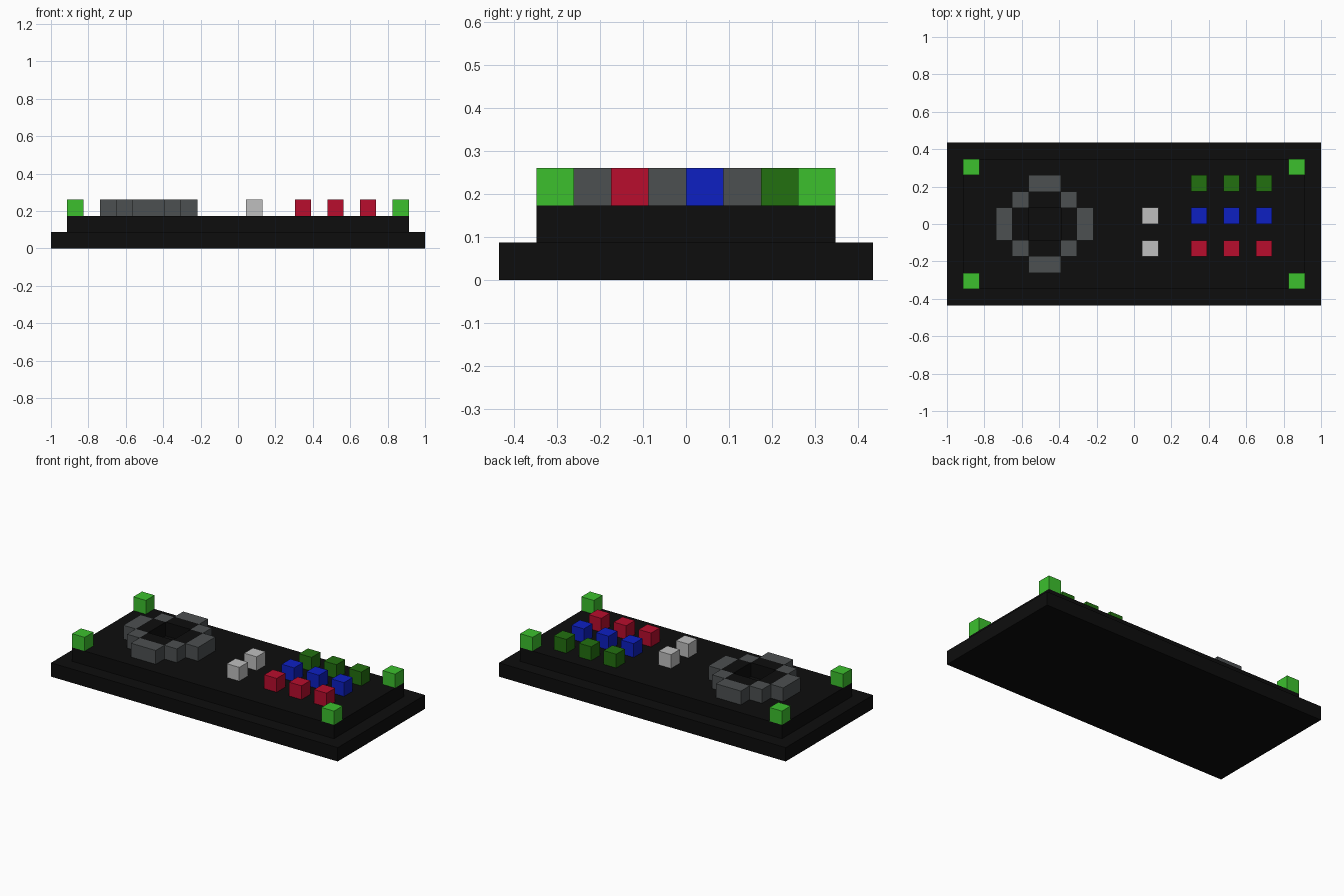
import bpy
import bmesh

U = 2 / 23  # one block: the model is 23 x 10 x 3 blocks

default = bpy.data.objects.get("Cube")
if default:
    bpy.data.objects.remove(default, do_unlink=True)


def material(name, rgb):
    m = bpy.data.materials.new(name)
    m.use_nodes = True
    color = (*rgb, 1)
    m.diffuse_color = color
    bsdf = m.node_tree.nodes["Principled BSDF"]
    bsdf.inputs["Base Color"].default_value = color
    bsdf.inputs["Roughness"].default_value = 0.8
    return m


black = material("black", (0.004, 0.004, 0.004))
grey = material("dark grey", (0.073, 0.08, 0.083))
white = material("light grey", (0.52, 0.52, 0.52))
red = material("red", (0.48, 0.004, 0.026))
blue = material("blue", (0.004, 0.014, 0.54))
dark_green = material("dark green", (0.016, 0.162, 0.005))
green = material("bright green", (0.045, 0.53, 0.027))


def blocks(name, mat, boxes):
    """One object from boxes given as (x, y, z, width, depth, height) in blocks."""
    bm = bmesh.new()
    for x, y, z, w, d, h in boxes:
        verts = bmesh.ops.create_cube(bm, size=1)["verts"]
        for v in verts:
            v.co.x = (x + w * (v.co.x + 0.5) - 11.5) * U
            v.co.y = (y + d * (v.co.y + 0.5) - 5) * U
            v.co.z = (z + h * (v.co.z + 0.5)) * U
    mesh = bpy.data.meshes.new(name)
    bm.to_mesh(mesh)
    bm.free()
    mesh.materials.append(mat)
    obj = bpy.data.objects.new(name, mesh)
    bpy.context.collection.objects.link(obj)
    return obj


# Stepped panel
blocks("base_plate", black, [(0, 0, 0, 23, 10, 1)])
blocks("upper_plate", black, [(1, 1, 1, 21, 8, 1)])

# Round dial: outer rim and dark inner collar around an open centre
blocks("dial_rim", grey,
       [(5, y, 2, 2, 1, 1) for y in (2, 7)]
       + [(x, 4, 2, 1, 2, 1) for x in (3, 8)]
       + [(x, y, 2, 1, 1, 1) for x in (4, 7) for y in (3, 6)])
blocks("dial_collar", black,
       [(5, y, 2, 2, 1, 1) for y in (3, 6)]
       + [(x, 4, 2, 1, 2, 1) for x in (4, 7)])

# Three rows of coloured buttons
for label, mat, y in (("red", red, 3), ("blue", blue, 5), ("dark_green", dark_green, 7)):
    for i, x in enumerate((15, 17, 19), 1):
        blocks(f"{label}_button_{i}", mat, [(x, y, 2, 1, 1, 1)])

# Pair of pale buttons in the middle
for i, y in enumerate((3, 5), 1):
    blocks(f"pale_button_{i}", white, [(12, y, 2, 1, 1, 1)])

# Corner studs
for side, x in (("right", 1), ("left", 21)):
    for end, y in (("front", 1), ("back", 8)):
        blocks(f"corner_stud_{end}_{side}", green, [(x, y, 2, 1, 1, 1)])
